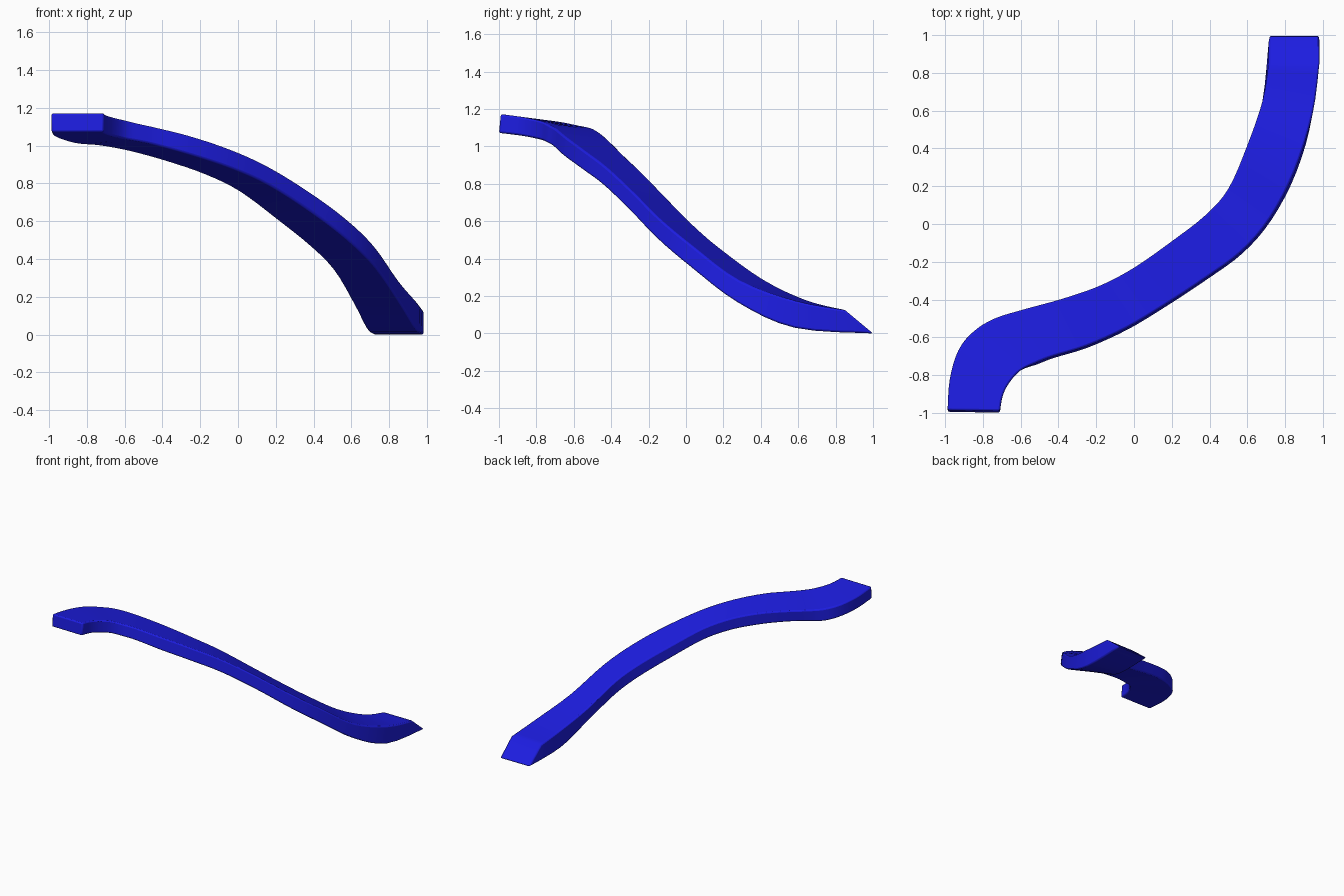
import bpy, bmesh
from mathutils import Vector

if "Cube" in bpy.data.objects:
    bpy.data.objects.remove(bpy.data.objects["Cube"])

# stations down the ramp: left top edge xyz, right top edge xyz, thickness
STATIONS = [
    (-.987, -.985, 1.172, -.71, -.99, 1.172, .10),
    (-.975, -.82, 1.15, -.695, -.91, 1.162, .10),
    (-.93, -.67, 1.13, -.66, -.84, 1.15, .10),
    (-.85, -.57, 1.11, -.60, -.775, 1.135, .10),
    (-.74, -.50, 1.095, -.52, -.735, 1.115, .095),
    (-.58, -.45, 1.065, -.43, -.70, 1.095, .095),
    (-.38, -.395, 1.015, -.25, -.645, 1.05, .10),
    (-.18, -.325, .945, -.04, -.55, .98, .10),
    (0, -.23, .855, .16, -.43, .89, .10),
    (.20, -.09, .71, .38, -.285, .755, .105),
    (.38, .05, .57, .57, -.145, .615, .11),
    (.50, .19, .45, .72, .03, .47, .115),
    (.60, .42, .285, .85, .28, .285, .12),
    (.68, .65, .175, .945, .58, .175, .145),
    (.715, .85, .125, .983, .85, .125, .125),
]
STEPS = 4


def corners(s, i):
    """Four section corners; the underside leans slightly to the right."""
    l, r, t = Vector(s[:3]), Vector(s[3:6]), s[6]
    lean = (r - l).normalized() * (.012 if 4 <= i <= 12 else 0)
    lean.z = 0
    if i == 0:
        lean = Vector((0, -.01, 0))
    if i == len(STATIONS) - 1:      # wedge-shaped foot
        lean = Vector((0, .15, 0))
    down = Vector((0, 0, -t))
    return [l, r, r + down + lean, l + down + lean]


def spline(p0, p1, p2, p3, t):
    return .5 * (2 * p1 + (p2 - p0) * t + (2 * p0 - 5 * p1 + 4 * p2 - p3) * t ** 2
                 + (3 * p1 - p0 - 3 * p2 + p3) * t ** 3)


# smooth rings through the stations
keys = [corners(s, i) for i, s in enumerate(STATIONS)]
last = len(keys) - 1
rings = []
for i in range(last):
    a, b, c, d = keys[max(i - 1, 0)], keys[i], keys[i + 1], keys[min(i + 2, last)]
    for k in range(STEPS):
        rings.append([spline(a[j], b[j], c[j], d[j], k / STEPS) for j in range(4)])
rings.append(keys[last])

# skin the rings and cap both ends
bm = bmesh.new()
rows = []
for ring in rings:
    rows.append([bm.verts.new((p.x, p.y, max(p.z, 0))) for p in ring])
for a, b in zip(rows, rows[1:]):
    for j in range(4):
        k = (j + 1) % 4
        bm.faces.new((a[j], a[k], b[k], b[j]))
bm.faces.new(rows[0])
bm.faces.new(rows[-1])
bmesh.ops.recalc_face_normals(bm, faces=bm.faces)
mesh = bpy.data.meshes.new("curved_ramp")
bm.to_mesh(mesh)
bm.free()
ramp = bpy.data.objects.new("curved_ramp", mesh)
bpy.context.collection.objects.link(ramp)

# blue material
blue = bpy.data.materials.new("blue")
blue.diffuse_color = (.012, .012, .75, 1)
blue.use_nodes = True
blue.node_tree.nodes["Principled BSDF"].inputs["Base Color"].default_value = blue.diffuse_color
mesh.materials.append(blue)

# softened edges
bevel = ramp.modifiers.new("soft_edges", 'BEVEL')
bevel.width = .01
bevel.segments = 2
bevel.limit_method = 'ANGLE'
bevel.angle_limit = .6

bpy.context.view_layer.objects.active = ramp
ramp.select_set(True)
bpy.ops.object.shade_smooth_by_angle(angle=.7)
